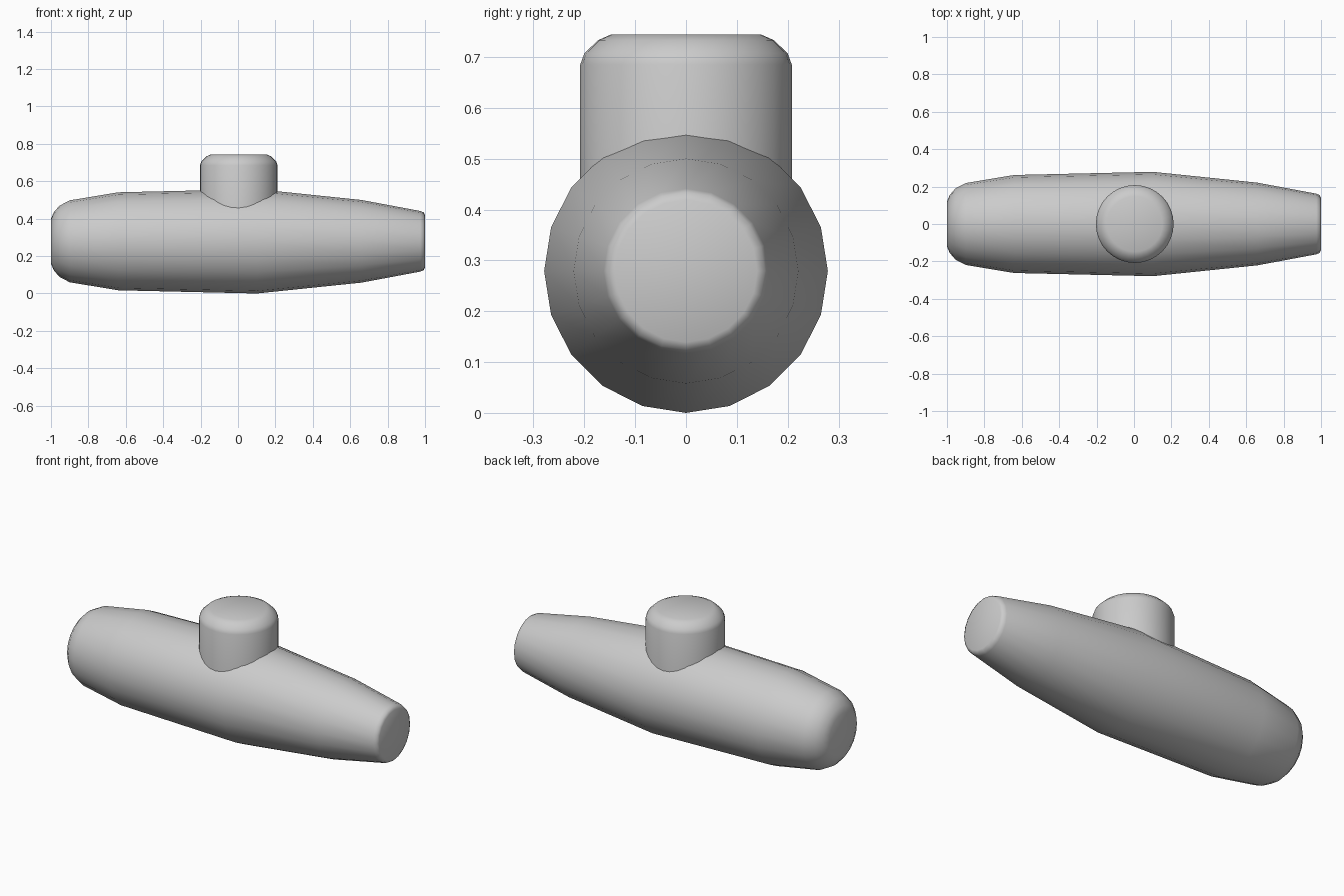
import bpy, bmesh, math
from mathutils import Matrix

if "Cube" in bpy.data.objects:
    bpy.data.objects.remove(bpy.data.objects["Cube"])


def lathe(name, profile, sides, matrix):
    """Revolve (height, radius) points about local z, cap both ends, then place."""
    bm = bmesh.new()
    rings = []
    for h, r in profile:
        rings.append([bm.verts.new((r * math.cos(2 * math.pi * i / sides),
                                    r * math.sin(2 * math.pi * i / sides), h))
                      for i in range(sides)])
    for a, b in zip(rings, rings[1:]):
        for i in range(sides):
            j = (i + 1) % sides
            bm.faces.new((a[i], a[j], b[j], b[i]))
    bm.faces.new(rings[0][::-1])
    bm.faces.new(rings[-1])
    bm.transform(matrix)
    mesh = bpy.data.meshes.new(name)
    bm.to_mesh(mesh)
    bm.free()
    obj = bpy.data.objects.new(name, mesh)
    bpy.context.collection.objects.link(obj)
    bpy.ops.object.select_all(action='DESELECT')
    obj.select_set(True)
    bpy.context.view_layer.objects.active = obj
    bpy.ops.object.shade_smooth_by_angle(angle=math.radians(40))
    return obj


# Tapered hull lying along x, blunt rounded nose at -x, narrow tail at +x
hull_profile = [(-1.0, 0.12), (-0.985, 0.155), (-0.955, 0.19), (-0.9, 0.219),
                (-0.64, 0.262), (0.1, 0.279), (0.66, 0.221),
                (0.975, 0.162), (0.992, 0.155), (1.0, 0.14)]
lathe("hull", hull_profile, 20,
      Matrix.Translation((0, 0, 0.279)) @ Matrix.Rotation(math.pi / 2, 4, 'Y'))

# Upright tower with a rounded top edge
tower_profile = [(0.3, 0.208), (0.685, 0.208), (0.707, 0.2),
                 (0.733, 0.173), (0.744, 0.148)]
lathe("tower", tower_profile, 32, Matrix.Translation((0.004, 0, 0)))
